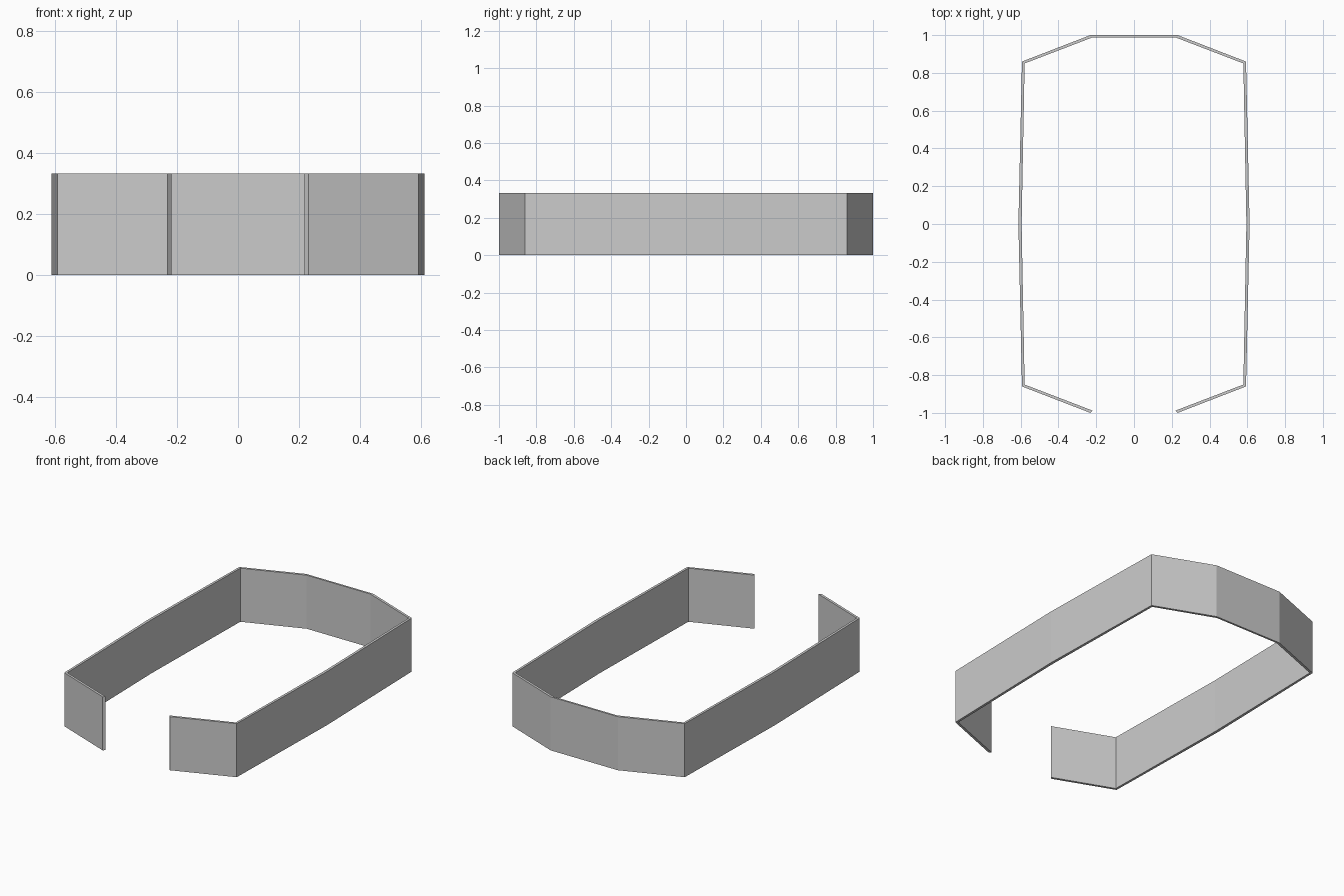
import bpy, bmesh

if "Cube" in bpy.data.objects:
    bpy.data.objects.remove(bpy.data.objects["Cube"])

HEIGHT = 0.333

# Right half of the open band, front gap to back, outer and inner outlines
outer = [(0.231, -1.0), (0.593, -0.86), (0.612, 0.0), (0.593, 0.86), (0.231, 1.0)]
inner = [(0.219, -0.988), (0.579, -0.85), (0.595, 0.0), (0.579, 0.85), (0.219, 0.988)]


def mirrored(path):
    # Continue the outline round the back and down the left side
    return path + [(-x, y) for x, y in reversed(path)]


# Extrude the band's footprint upwards, leaving the front open
bm = bmesh.new()
rows = [[bm.verts.new((x, y, 0)) for x, y in mirrored(p)] for p in (outer, inner)]
faces = []
for i in range(len(rows[0]) - 1):
    faces.append(bm.faces.new((rows[0][i], rows[0][i + 1], rows[1][i + 1], rows[1][i])))
result = bmesh.ops.extrude_face_region(bm, geom=faces, use_keep_orig=True)
top = [g for g in result["geom"] if isinstance(g, bmesh.types.BMVert)]
bmesh.ops.translate(bm, verts=top, vec=(0, 0, HEIGHT))
bmesh.ops.recalc_face_normals(bm, faces=bm.faces)

mesh = bpy.data.meshes.new("open_band")
bm.to_mesh(mesh)
bm.free()
bpy.context.collection.objects.link(bpy.data.objects.new("open_band", mesh))
